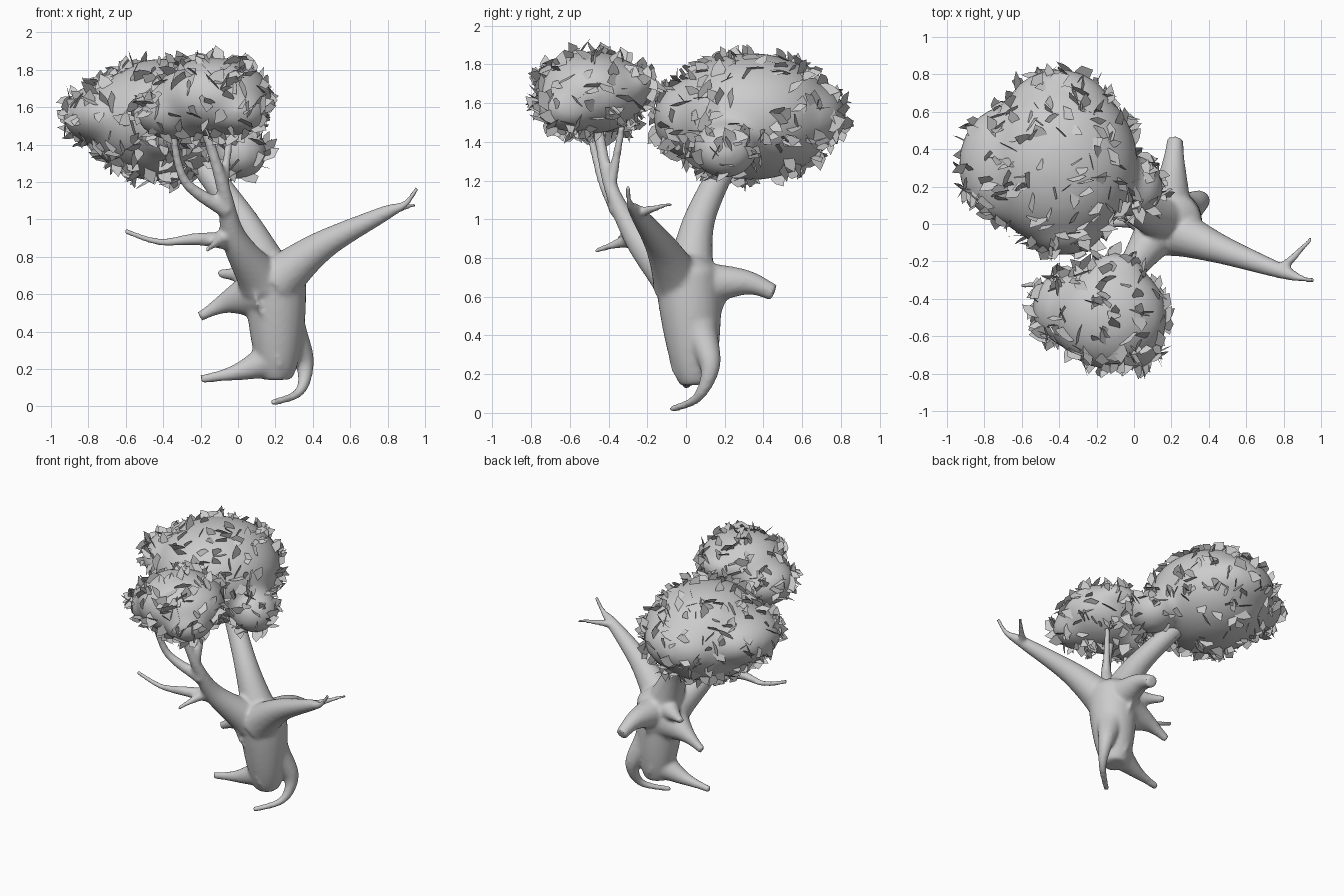
import bpy, bmesh, math, random
from mathutils import Vector, Matrix

if "Cube" in bpy.data.objects:
    bpy.data.objects.remove(bpy.data.objects["Cube"])

random.seed(7)


def spline(pts, t):
    """Point on a smooth curve through pts, t from 0 to 1."""
    n = len(pts) - 1
    i = min(int(t * n), n - 1)
    t = t * n - i
    p, q, r, w = (Vector(pts[max(0, min(n, j))]) for j in range(i - 1, i + 3))
    return 0.5 * (2 * q + (r - p) * t + (2 * p - 5 * q + 4 * r - w) * t ** 2 + (3 * q - p - 3 * r + w) * t ** 3)


def tube(bm, pts, radius, sides=16, steps=24):
    """Round tube along a spline; radius is a function of t."""
    path = [spline(pts, i / steps) for i in range(steps + 1)]
    loops, side = [], None
    for i, c in enumerate(path):
        tan = (path[min(i + 1, steps)] - path[max(i - 1, 0)]).normalized()
        side = tan.orthogonal() if side is None else side - tan * side.dot(tan)
        side.normalize()
        up, r = tan.cross(side), radius(i / steps)
        angles = [k * math.tau / sides for k in range(sides)]
        loops.append([bm.verts.new(c + r * (side * math.cos(a) + up * math.sin(a))) for a in angles])
    for a, b in zip(loops, loops[1:]):
        for k in range(sides):
            j = (k + 1) % sides
            bm.faces.new((a[k], a[j], b[j], b[k]))
    bm.faces.new(loops[0][::-1])
    bm.faces.new(loops[-1])


def limb(bm, r0, r1, *pts):
    """Limb that flares at its root and tapers to the tip."""
    tube(bm, pts, lambda t: r1 + (r0 - r1) * (1 - t) ** 2.2)


def fused(name, bm, voxel, smooth):
    """Fuse overlapping pieces into one smooth organic surface."""
    bmesh.ops.recalc_face_normals(bm, faces=bm.faces)
    me = bpy.data.meshes.new(name)
    bm.to_mesh(me)
    bm.free()
    ob = bpy.data.objects.new(name, me)
    bpy.context.collection.objects.link(ob)
    m = ob.modifiers.new("fuse", 'REMESH')
    m.mode = 'VOXEL'
    m.voxel_size = voxel
    m = ob.modifiers.new("soften", 'SMOOTH')
    m.factor = 0.5
    m.iterations = smooth
    dg = bpy.context.evaluated_depsgraph_get()
    new = bpy.data.meshes.new_from_object(ob.evaluated_get(dg))
    ob.modifiers.clear()
    ob.data = new
    for p in new.polygons:
        p.use_smooth = True
    return ob


def crown(name, lobes, leaf_count):
    """Lumpy fused ellipsoids with flat leaves standing out of the surface."""
    bm = bmesh.new()
    for centre, radii in lobes:
        bmesh.ops.create_icosphere(bm, subdivisions=4, radius=1,
                                   matrix=Matrix.Translation(centre) @ Matrix.Diagonal((*radii, 1)))
    polys = fused(name, bm, 0.025, 18).data.polygons
    bm = bmesh.new()
    for _ in range(leaf_count):
        p = random.choice(polys)
        tangent = p.normal.orthogonal().normalized()
        tangent.rotate(Matrix.Rotation(random.uniform(0, math.tau), 3, p.normal))
        along = (tangent + p.normal * random.uniform(0.2, 1.3)).normalized()
        across = along.orthogonal().normalized()
        across.rotate(Matrix.Rotation(random.uniform(0, math.tau), 3, along))
        s, w = random.uniform(.09, .145), random.uniform(.22, .34)
        outline = [(-.35, -.1), (0, -w), (.3, -w * .8), (.65, 0), (.25, w), (-.2, w * .6)]
        bm.faces.new([bm.verts.new(p.center + along * u * s + across * v * s) for u, v in outline])
    me = bpy.data.meshes.new(name + "_leaves")
    bm.to_mesh(me)
    bm.free()
    bpy.context.collection.objects.link(bpy.data.objects.new(name + "_leaves", me))


# Trunk body, swelling towards the shoulders
bm = bmesh.new()
tube(bm, [(.21, .05, .145), (.205, .025, .5), (.19, 0, .81)],
     lambda t: .168 * (1 - .55 * (1 - t) ** 3) - .1 * max(0, (t - .82) / .18), sides=24)
# Roots
limb(bm, .13, .024, (.2, .04, .26), (0, .02, .185), (-.2, 0, .145))
limb(bm, .10, .02, (.27, .07, .42), (.355, .125, .24), (.33, .06, .08), (.18, -.075, .018))
# Broken stubs at the back and left
limb(bm, .15, .045, (.19, .03, .66), (.21, .3, .675), (.22, .455, .62))
limb(bm, .2, .028, (.14, .03, .61), (-.05, .08, .56), (-.205, .1, .48))
limb(bm, .13, .025, (.12, .06, .7), (-.1, .2, .71))
# Right bough with its fork
limb(bm, .14, .014, (.22, -.04, .68), (.45, -.13, .86), (.78, -.25, 1.03), (.89, -.29, 1.08), (.96, -.3, 1.17))
limb(bm, .035, .013, (.78, -.25, 1.03), (.88, -.15, 1.06), (.95, -.075, 1.08))
# Rear bough into the large crown
limb(bm, .14, .066, (.17, .02, .7), (.02, .07, 1), (-.24, .24, 1.36))
# Front bough into the small crown, with two forks
limb(bm, .13, .028, (.12, -.05, .68), (-.02, -.25, .9), (-.08, -.39, 1.17), (-.18, -.46, 1.5))
limb(bm, .05, .022, (-.06, -.35, 1.05), (-.28, -.43, 1.2), (-.35, -.5, 1.46))
limb(bm, .035, .02, (-.08, -.39, 1.16), (-.04, -.33, 1.48))
# Left twig and its spur
limb(bm, .06, .016, (0, -.23, .88), (-.22, -.32, .895), (-.42, -.32, .88), (-.61, -.33, .94))
limb(bm, .05, .015, (-.08, -.28, .9), (-.17, -.47, .835))
fused("trunk_and_branches", bm, 0.012, 10)

# Foliage crowns: lobes as centre and radii
crown("large_crown", [((-.4, .33, 1.53), (.42, .45, .33)), ((-.67, .32, 1.56), (.27, .32, .18)),
                      ((0, .2, 1.36), (.16, .17, .15)), ((-.37, 0, 1.52), (.22, .17, .2)),
                      ((-.4, .57, 1.53), (.3, .26, .2))], 360)
crown("small_crown", [((-.13, -.49, 1.655), (.31, .29, .215)), ((-.34, -.45, 1.58), (.21, .21, .16)),
                      ((-.1, -.28, 1.7), (.17, .13, .1)), ((0, -.6, 1.58), (.17, .18, .13))], 210)
